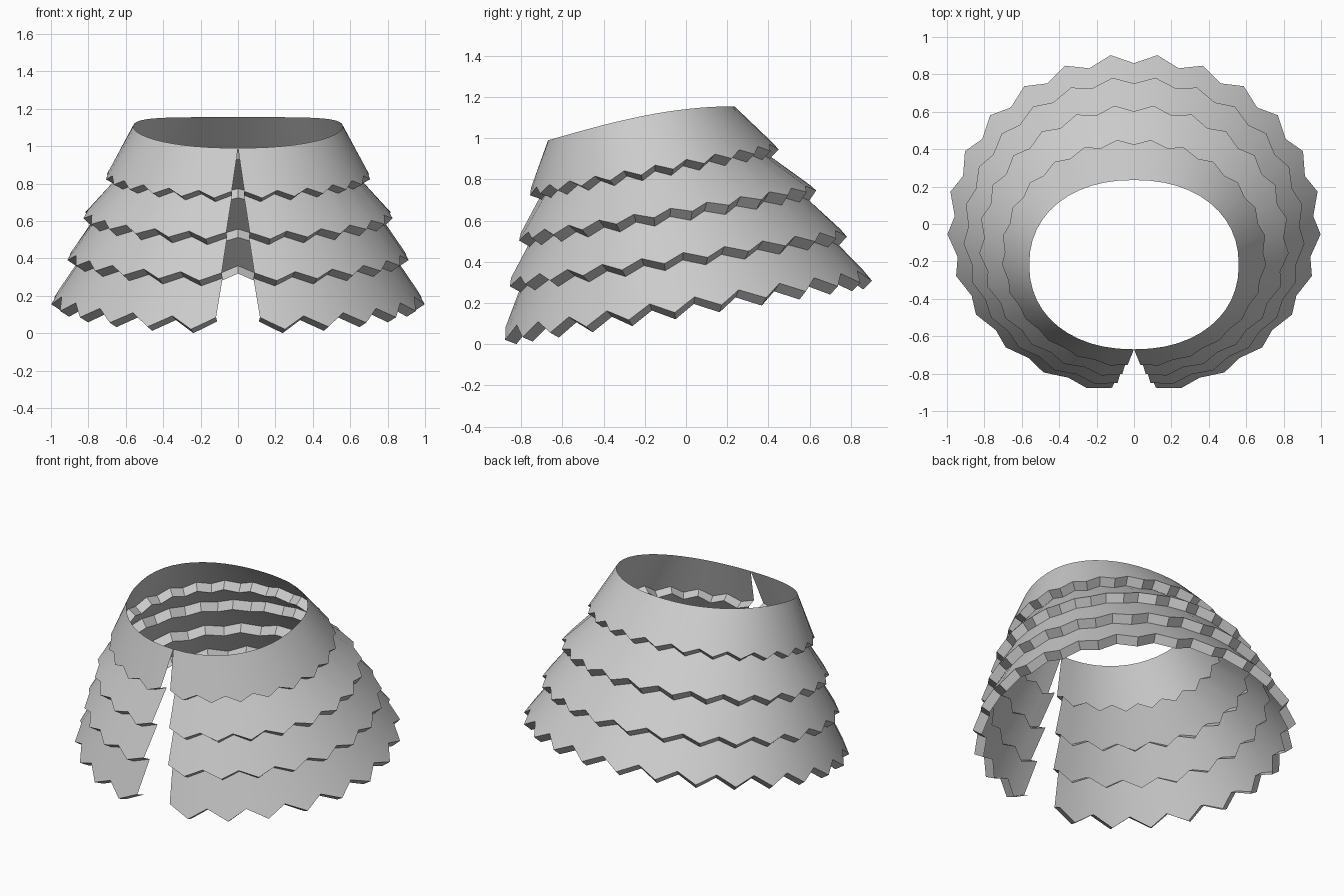
import bpy, math
from mathutils import Vector

if "Cube" in bpy.data.objects:
    bpy.data.objects.remove(bpy.data.objects["Cube"])

TEETH = 24            # hem points round the garment
N = TEETH * 2

# each ring: half width, front y, back y, front z, back z, half gap at front (degrees), tooth size
RINGS = [
    (0.56, -0.67, 0.235, 1.00, 1.165, 0.0, 0.0),
    (0.70, -0.76, 0.44, 0.75, 0.97, 3.0, 0.020),
    (0.815, -0.815, 0.62, 0.53, 0.77, 4.6, 0.022),
    (0.90, -0.865, 0.77, 0.31, 0.55, 5.8, 0.025),
    (0.98, -0.895, 0.885, 0.06, 0.345, 7.2, 0.036),
]
LIP = 0.06            # depth of the turned-in edge under each hem


def ring_points(ring, neck=False):
    rx, yf, yb, zf, zb, gap, _ = ring
    power = 0.92 if neck else 1.0
    pts = []
    for i in range(N + 1):
        a = math.radians(180 - gap) * (2 * i / N - 1)
        s, c = math.sin(a), math.cos(a)
        x = rx * math.copysign(abs(s) ** power, s)
        y = (yf + yb) / 2 + (yb - yf) / 2 * math.copysign(abs(c) ** power, c)
        t = max(0, min(1, (y - yf) / (yb - yf)))
        if neck:
            t = math.sin(t * math.pi / 2)
        pts.append(Vector((x, y, zf + (zb - zf) * t)))
    return pts


def build_tier(name, top, hem, ring, shift):
    """Sloping band with a zigzag hem and a lip turned inwards; returns the lip edge."""
    edge, lip = [], []
    mid_y = (ring[1] + ring[2]) / 2
    for i, (a, b) in enumerate(zip(top, hem)):
        d = (b - a).normalized()
        p = b + d * ring[6] * (1 if i % 2 else -1)
        out = Vector((b.x / ring[0] ** 2,
                      (b.y - mid_y) / ((ring[2] - ring[1]) / 2) ** 2, 0)).normalized()
        run = d.dot(out)
        inward = Vector((out.x * d.z, out.y * d.z, -run)).normalized()
        edge.append(p)
        lip.append(p + inward * LIP)
    verts = [v + Vector((0, 0, shift)) for v in top + edge + lip]
    faces = []
    for r in range(2):
        for i in range(N):
            k = r * (N + 1) + i
            faces.append((k, k + 1, k + N + 2, k + N + 1))
    mesh = bpy.data.meshes.new(name)
    mesh.from_pydata(verts, [], faces)
    mesh.flip_normals()
    ob = bpy.data.objects.new(name, mesh)
    bpy.context.collection.objects.link(ob)
    ob.select_set(True)
    bpy.context.view_layer.objects.active = ob
    return lip, ob


# tiers from the neck down, each hanging from the lip above
top = ring_points(RINGS[0], neck=True)
tiers = []
for n, ring in enumerate(RINGS[1:], 1):
    top, ob = build_tier(f"cape_tier_{n}", top, ring_points(ring), ring, 0)
    tiers.append(ob)

# rest the lowest hem on the ground
low = min(v.co.z for ob in tiers for v in ob.data.vertices)
for ob in tiers:
    for v in ob.data.vertices:
        v.co.z -= low
bpy.ops.object.shade_smooth_by_angle(angle=math.radians(35))
